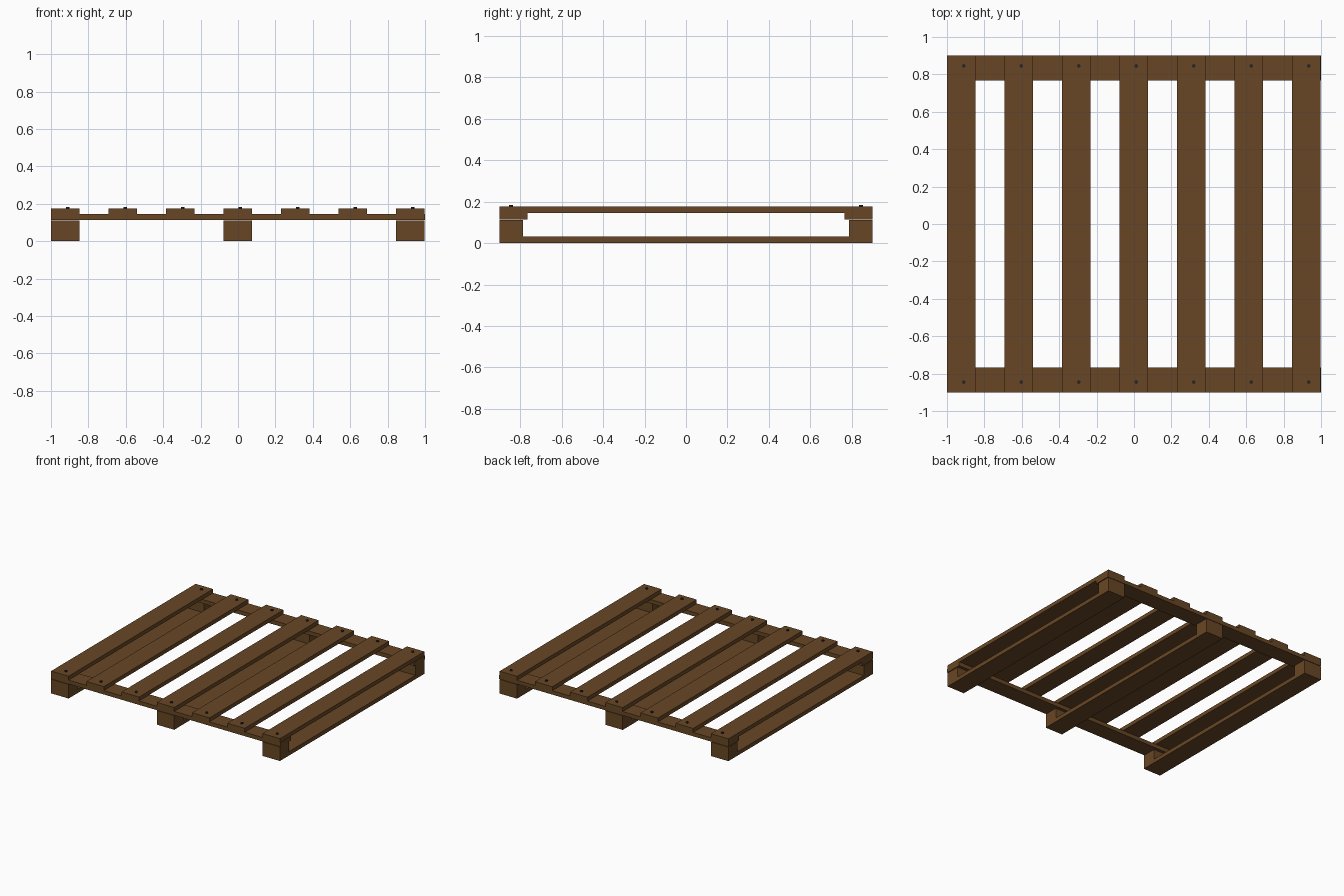
import bpy

if "Cube" in bpy.data.objects:
    bpy.data.objects.remove(bpy.data.objects["Cube"])


def material(name, color):
    m = bpy.data.materials.new(name)
    m.diffuse_color = (*color, 1)
    m.use_nodes = True
    m.node_tree.nodes["Principled BSDF"].inputs["Base Color"].default_value = m.diffuse_color
    return m


wood = material("wood", (0.14, 0.062, 0.018))
iron = material("iron", (0.02, 0.02, 0.022))


def board(name, x, y, z):
    """Box between the (min, max) limits on each axis."""
    bpy.ops.mesh.primitive_cube_add(
        size=1, location=[sum(r) / 2 for r in (x, y, z)])
    ob = bpy.context.object
    ob.name = name
    ob.scale = [r[1] - r[0] for r in (x, y, z)]
    bpy.ops.object.transform_apply(location=False, rotation=False, scale=True)
    ob.data.materials.append(wood)


WIDTH, STEP, END = 0.152, 0.3073, 0.9

for i in range(7):
    x0 = -1 + i * STEP
    xr = (x0, x0 + WIDTH)
    # deck slats with a nail at each end
    board(f"deck_slat_{i}", xr, (-END, END), (0.145, 0.176))
    for side in (-1, 1):
        bpy.ops.mesh.primitive_cylinder_add(
            vertices=12, radius=0.01, depth=0.02,
            location=(x0 + 0.09, side * 0.845, 0.174))
        nail = bpy.context.object
        nail.name = f"nail_{i}_{'front' if side < 0 else 'back'}"
        nail.data.materials.append(iron)
    # bottom runners with end blocks under every third slat
    if i % 3 == 0:
        board(f"bottom_runner_{i}", xr, (-END, END), (0, 0.031))
        board(f"front_block_{i}", xr, (-END, -0.787), (0.031, 0.111))
        board(f"back_block_{i}", xr, (0.787, END), (0.031, 0.111))

# cross boards under the slat ends
board("front_cross_board", (-1, 1), (-END, -0.766), (0.114, 0.145))
board("back_cross_board", (-1, 1), (0.766, END), (0.114, 0.145))
